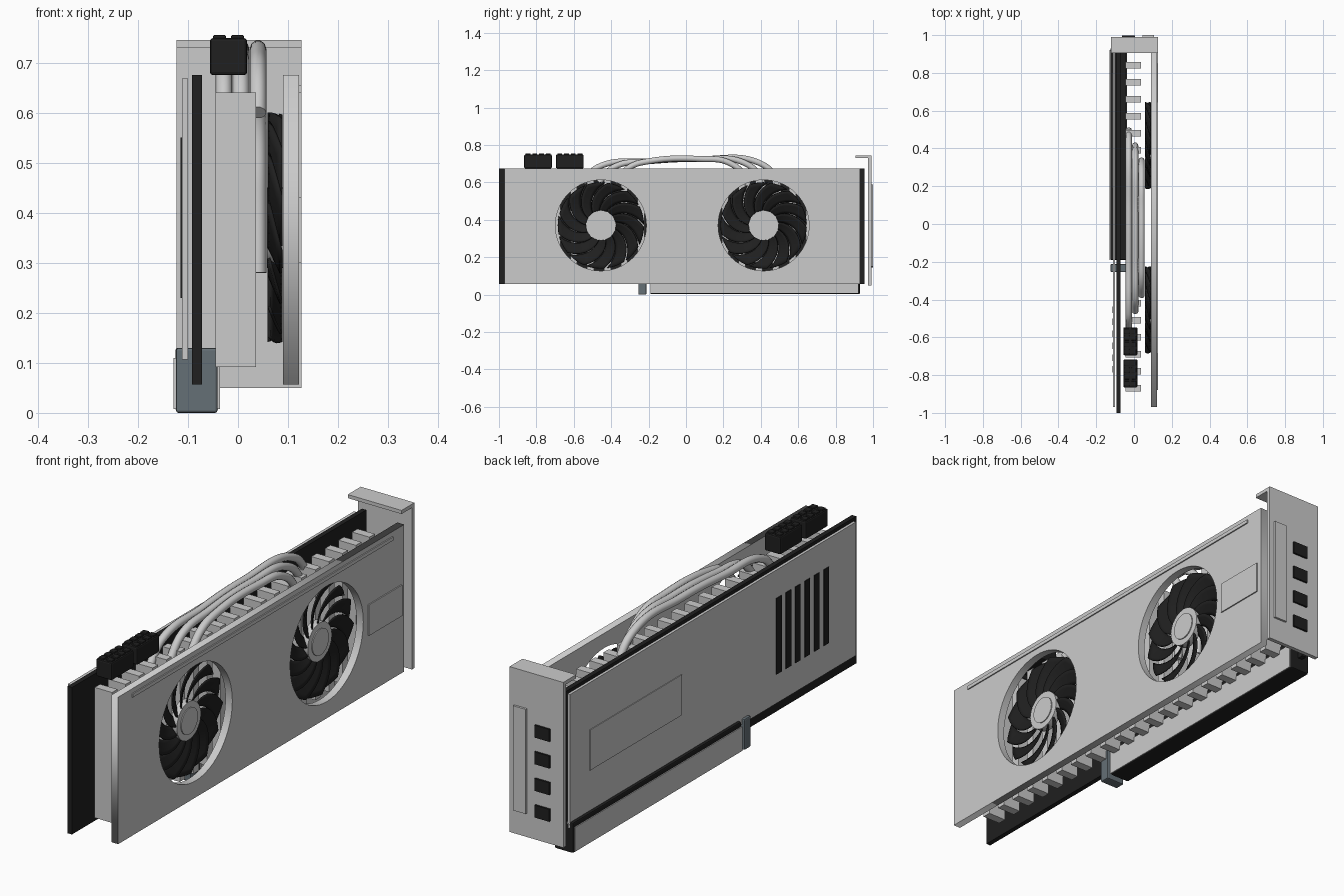
import bpy, bmesh
from math import radians, cos, sin, pi
from mathutils import Vector

if "Cube" in bpy.data.objects:
    bpy.data.objects.remove(bpy.data.objects["Cube"])


def material(name, r, g, b):
    m = bpy.data.materials.new(name)
    m.use_nodes = True
    m.diffuse_color = (r, g, b, 1)
    m.node_tree.nodes["Principled BSDF"].inputs["Base Color"].default_value = (r, g, b, 1)
    return m


SILVER = material("silver grey", 0.6, 0.6, 0.6)
BLACK = material("soft black", 0.014, 0.014, 0.014)
SLATE = material("slate grey", 0.13, 0.16, 0.18)


def finish(bm, name, mat):
    bmesh.ops.recalc_face_normals(bm, faces=bm.faces)
    me = bpy.data.meshes.new(name)
    bm.to_mesh(me)
    bm.free()
    me.materials.append(mat)
    ob = bpy.data.objects.new(name, me)
    bpy.context.collection.objects.link(ob)
    return ob


def smooth(ob, angle=40):
    bpy.ops.object.select_all(action='DESELECT')
    ob.select_set(True)
    bpy.context.view_layer.objects.active = ob
    bpy.ops.object.shade_smooth_by_angle(angle=radians(angle))


def box(name, mat, xs, ys, zs, bevel=0):
    """Box between the given x, y and z limits."""
    bm = bmesh.new()
    bmesh.ops.create_cube(bm, size=1)
    for v in bm.verts:
        v.co = [lim[0] if c < 0 else lim[1] for c, lim in zip(v.co, (xs, ys, zs))]
    if bevel:
        bmesh.ops.bevel(bm, geom=bm.edges[:], offset=bevel, segments=2,
                        profile=0.5, affect='EDGES')
    return finish(bm, name, mat)


# Shroud plate with two round fan openings, drawn as a filled outline
FANS = (-0.455, 0.415)
FAN_Z = 0.37
outline = bpy.data.curves.new("fan_shroud", 'CURVE')
outline.dimensions = '2D'
outline.fill_mode = 'BOTH'
outline.extrude = 0.016


def add_loop(points):
    s = outline.splines.new('POLY')
    s.points.add(len(points) - 1)
    for p, (u, v) in zip(s.points, points):
        p.co = (u, v, 0, 1)
    s.use_cyclic_u = True


add_loop([(-0.97, 0.057), (0.93, 0.057), (0.93, 0.675), (-0.97, 0.675)])
for y in FANS:
    add_loop([(y + 0.243 * cos(a * pi / 32), FAN_Z + 0.243 * sin(a * pi / 32)) for a in range(64)])
outline.materials.append(SILVER)
shroud = bpy.data.objects.new("fan_shroud", outline)
bpy.context.collection.objects.link(shroud)
shroud.rotation_euler = (pi / 2, 0, pi / 2)
shroud.location.x = 0.106
bpy.ops.object.select_all(action='DESELECT')
shroud.select_set(True)
bpy.context.view_layer.objects.active = shroud
bpy.ops.object.convert(target='MESH')

# Raised trim on the shroud
box("shroud_top_trim", SILVER, (0.121, 0.127), (-0.88, 0.85), (0.64, 0.655))
box("shroud_badge_plate", SILVER, (0.121, 0.127), (0.69, 0.91), (0.30, 0.43))


# Fans: swept, pitched blades around a round hub
def disc(name, x0, x1, y, radius):
    bm = bmesh.new()
    bmesh.ops.create_cone(bm, cap_ends=True, segments=40, radius1=radius,
                          radius2=radius, depth=x1 - x0)
    for v in bm.verts:
        v.co = ((x0 + x1) / 2 + v.co.z, y + v.co.x, FAN_Z + v.co.y)
    smooth(finish(bm, name, SILVER))


BLADES, SPAN, CHORD = 13, 8, 4
for n, y in enumerate(FANS):
    side = ("front", "rear")[n]
    bm = bmesh.new()
    for b in range(BLADES):
        rows = []
        for i in range(SPAN + 1):
            t = i / SPAN
            r = 0.07 + 0.16 * t
            row = []
            for j in range(CHORD + 1):
                c = j / CHORD - 0.5
                a = 2 * pi * b / BLADES - radians(42) * t ** 1.3 + c * radians(27 - 3 * t)
                x = 0.074 + 0.024 * c
                row.append(bm.verts.new((x, y + r * cos(a), FAN_Z + r * sin(a))))
            rows.append(row)
        for lo, hi in zip(rows, rows[1:]):
            for j in range(CHORD):
                bm.faces.new((lo[j], lo[j + 1], hi[j + 1], hi[j]))
    blades = finish(bm, side + "_fan_blades", BLACK)
    solid = blades.modifiers.new("thickness", 'SOLIDIFY')
    solid.thickness = 0.006
    solid.offset = 0
    smooth(blades)
    disc(side + "_fan_hub", 0.058, 0.090, y, 0.08)
    disc(side + "_fan_cap", 0.090, 0.094, y, 0.055)

# Circuit board and backplate
box("circuit_board", BLACK, (-0.092, -0.072), (-1.0, 0.955), (0.057, 0.675))
box("backplate", SILVER, (-0.112, -0.1), (-0.97, 0.93), (0.107, 0.668))
box("backplate_raised_panel", SILVER, (-0.115, -0.111), (0.19, 0.80), (0.30, 0.47))
for i in range(6):
    y = -0.455 - 0.063 * i
    box(f"backplate_vent_{i + 1}", BLACK, (-0.115, -0.111), (y - 0.017, y + 0.017), (0.23, 0.55))

# Heatsink fins
for i in range(20):
    y = -0.87 + 0.09 * i
    box(f"heatsink_fin_{i + 1}", SILVER, (-0.045, 0.036), (y - 0.018, y + 0.018), (0.092, 0.64))

# Heat pipes arching over the fins
for i in range(3):
    x = -0.028 + 0.034 * i
    lo, hi = -0.53 + 0.085 * i, 0.48 - 0.08 * i
    path = [(lo - 0.02, 0.60), (lo + 0.06, 0.682), (-0.2, 0.713), (0.08, 0.725),
            (hi - 0.09, 0.705), (hi, 0.62), (hi + 0.01, 0.45), (hi, 0.28)]
    cu = bpy.data.curves.new(f"heat_pipe_{i + 1}", 'CURVE')
    cu.dimensions = '3D'
    cu.bevel_depth = 0.0165
    cu.bevel_resolution = 3
    cu.use_fill_caps = True
    s = cu.splines.new('BEZIER')
    s.bezier_points.add(len(path) - 1)
    for p, (y, z) in zip(s.bezier_points, path):
        p.co = (x, y, z)
        p.handle_left_type = p.handle_right_type = 'AUTO'
    cu.materials.append(SILVER)
    bpy.context.collection.objects.link(bpy.data.objects.new(cu.name, cu))

# Power connectors with two rows of four sockets
for n, y0 in enumerate((-0.865, -0.695)):
    box(f"power_connector_{n + 1}", BLACK, (-0.056, 0.018), (y0, y0 + 0.148), (0.675, 0.749), 0.006)
    for r in range(2):
        for c in range(4):
            x, y = -0.037 + 0.036 * r, y0 + 0.02 + 0.036 * c
            box(f"power_socket_{n + 1}_{r + 1}_{c + 1}", BLACK, (x - 0.013, x + 0.013),
                (y - 0.013, y + 0.013), (0.74, 0.755), 0.003)

# Slot connector with side contacts and latch
box("slot_connector", BLACK, (-0.125, -0.04), (-0.19, 0.93), (0.003, 0.13), 0.005)
for name, x0 in (("right", -0.129), ("left", -0.041)):
    box(name + "_contact_strip", SILVER, (x0, x0 + 0.005), (-0.19, 0.92), (0.008, 0.11))
box("slot_latch", SLATE, (-0.124, -0.041), (-0.255, -0.212), (0.0, 0.13), 0.005)

# Mounting bracket with top flange, raised panel and port openings
box("bracket_plate", SILVER, (-0.123, 0.127), (0.974, 0.991), (0.05, 0.745))
box("bracket_flange", SILVER, (-0.123, 0.127), (0.905, 0.991), (0.73, 0.745))
box("bracket_raised_panel", SILVER, (0.046, 0.105), (0.99, 1.0), (0.15, 0.59))
for i in range(4):
    z = 0.172 + 0.112 * i
    box(f"bracket_port_{i + 1}", BLACK, (-0.063, 0.006), (0.99, 0.999), (z - 0.026, z + 0.026))
